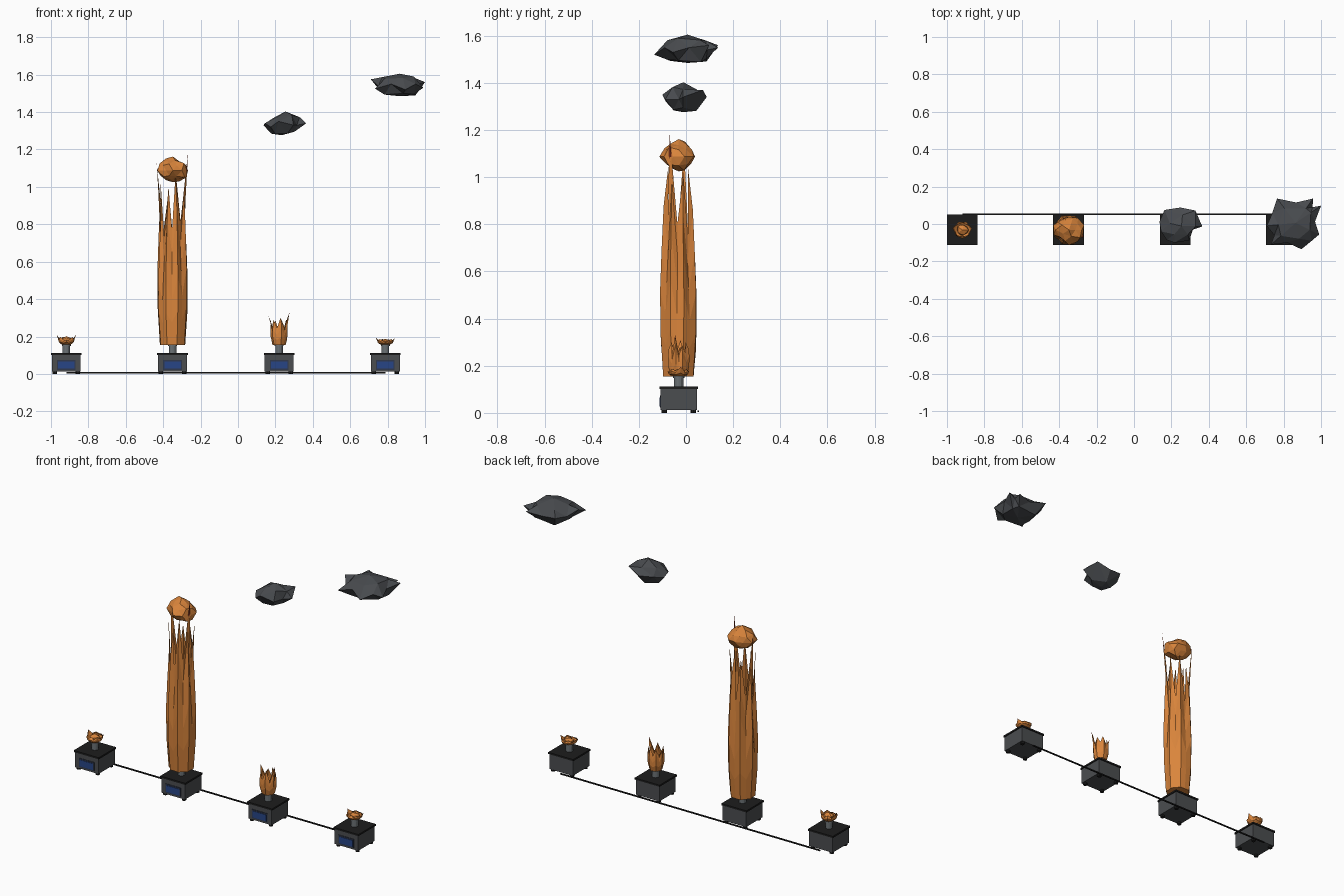
import bpy, bmesh, math, random
from mathutils import Vector

if "Cube" in bpy.data.objects:
    bpy.data.objects.remove(bpy.data.objects["Cube"])

random.seed(4)
CY = -0.031                                   # depth of the burner row
XS = [-0.918, -0.35, 0.22, 0.788]             # burner positions


def mat(name, rgb):
    m = bpy.data.materials.new(name)
    m.diffuse_color = (*rgb, 1)
    m.use_nodes = True
    m.node_tree.nodes["Principled BSDF"].inputs["Base Color"].default_value = m.diffuse_color
    return m


GREY = mat("case grey", (0.07, 0.075, 0.08))
BLACK = mat("black", (0.012, 0.012, 0.012))
STEEL = mat("steel", (0.15, 0.17, 0.18))
BLUE = mat("screen blue", (0.02, 0.06, 0.24))
NAVY = mat("screen frame", (0.03, 0.04, 0.075))
ORANGE = mat("flame orange", (0.7, 0.235, 0.045))
RED = mat("flame tip red", (0.42, 0.06, 0.025))
SMOKE = mat("smoke grey", (0.065, 0.07, 0.077))


def finish(name, bm, *mats):
    bmesh.ops.recalc_face_normals(bm, faces=bm.faces)
    me = bpy.data.meshes.new(name)
    bm.to_mesh(me)
    bm.free()
    for m in mats:
        me.materials.append(m)
    ob = bpy.data.objects.new(name, me)
    bpy.context.collection.objects.link(ob)
    return ob


def box(name, lo, hi, m):
    bm = bmesh.new()
    bmesh.ops.create_cube(bm, size=1)
    for v in bm.verts:
        v.co = [(a + b) / 2 + c * (b - a) for a, b, c in zip(lo, hi, v.co)]
    return finish(name, bm, m)


def cyl(name, x, y, z0, z1, r, m, n=12):
    bm = bmesh.new()
    bmesh.ops.create_cone(bm, cap_ends=True, segments=n, radius1=r, radius2=r, depth=z1 - z0)
    bmesh.ops.translate(bm, verts=bm.verts, vec=(x, y, (z0 + z1) / 2))
    return finish(name, bm, m)


def flame(name, x, z0, profile, petals, valley):
    """Open crown: profile = (t, radius), petals = (angle, tip z, tip radius)."""
    bm = bmesh.new()
    cols = []
    for i, (a, zt, rt) in enumerate(petals):
        a2 = petals[(i + 1) % len(petals)][0]
        a2 += 360 if a2 < a else 0
        zv = valley * random.uniform(0.93, 1.07)
        cols.append((a, zt, rt, 1.0))                                   # ridge
        cols.append(((a + a2) / 2, z0 + zv, profile[-1][1] * 0.92, 0.9))  # valley
    grid = []
    for a, zt, rt, k in cols:
        c = Vector((math.cos(math.radians(a)), math.sin(math.radians(a)), 0))
        col = [bm.verts.new(Vector((x, CY, z0 + (zt - z0) * t)) + c * r * k) for t, r in profile]
        col.append(bm.verts.new(Vector((x, CY, zt)) + c * rt))
        grid.append(col)
    n = len(grid)
    for i in range(n):
        a, b = grid[i], grid[(i + 1) % n]
        for j in range(len(a) - 1):
            bm.faces.new((a[j], b[j], b[j + 1], a[j + 1]))
    bm.faces.new([c[0] for c in grid])
    # red slivers at the very tips
    top = max(p[1] for p in petals)
    bmesh.ops.bisect_plane(bm, geom=bm.verts[:] + bm.edges[:] + bm.faces[:],
                           plane_co=(0, 0, z0 + (top - z0) * 0.9), plane_no=(0, 0, 1))
    for f in bm.faces:
        f.material_index = int(f.calc_center_median().z > z0 + (top - z0) * 0.9)
    return finish(name, bm, ORANGE, RED)


def rock(name, outline, top, bottom):
    """Faceted cloud hull from a jagged outline; top/bottom = (z, scale, dx, cap z)."""
    bm = bmesh.new()
    n = len(outline)
    cx, cy = (sum(p[i] for p in outline) / n for i in (0, 1))

    def ring(z, s, dx):
        pts = []
        for i in range(0, n, 2):
            px, py, _ = outline[i]
            pts.append(bm.verts.new((cx + dx + (px - cx) * s, cy + (py - cy) * s,
                                     z + random.uniform(-0.008, 0.008))))
        return pts

    mid = [bm.verts.new(p) for p in outline]
    for z, s, dx, cap in (top, bottom):
        r = ring(z, s, dx)
        tip = bm.verts.new((cx + dx, cy, cap))
        m = len(r)
        for i in range(m):
            k = (i + 1) % m
            a, b, c = mid[2 * i], mid[(2 * i + 1) % n], mid[(2 * i + 2) % n]
            bm.faces.new((a, b, r[i]))
            bm.faces.new((b, r[k], r[i]))
            bm.faces.new((b, c, r[k]))
            bm.faces.new((r[i], r[k], tip))
    return finish(name, bm, SMOKE)


# Burner units
for i, x in enumerate(XS, 1):
    box(f"case_{i}", (x - 0.077, CY - 0.077, 0.012), (x + 0.077, CY + 0.077, 0.104), GREY)
    box(f"top_plate_{i}", (x - 0.082, CY - 0.082, 0.102), (x + 0.082, CY + 0.082, 0.112), BLACK)
    box(f"screen_frame_{i}", (x - 0.05, CY - 0.080, 0.022), (x + 0.05, CY - 0.077, 0.074), NAVY)
    box(f"screen_{i}", (x - 0.044, CY - 0.082, 0.028), (x + 0.044, CY - 0.080, 0.066), BLUE)
    for sx in (-1, 1):
        for sy in (-1, 1):
            cyl(f"foot_{i}", x + sx * 0.062, CY + sy * 0.062, 0, 0.014, 0.012, BLACK, 8)
    cyl(f"burner_pipe_{i}", x, CY, 0.11, 0.15, 0.02, STEEL)
    cyl(f"burner_head_{i}", x, CY, 0.148, 0.16, 0.024, STEEL)

# Gas line along the back
box("gas_line", (XS[0], 0.048, 0.003), (XS[3], 0.055, 0.010), BLACK)

# Tall flame: two high side tongues with lower ones between
flame("tall_flame", XS[1], 0.155,
      [(0, 0.070), (0.2, 0.082), (0.4, 0.084), (0.6, 0.077), (0.8, 0.068)],
      [(15, 1.02, 0.075), (62, 1.04, 0.045), (115, 0.98, 0.05), (165, 1.13, 0.088),
       (205, 1.02, 0.07), (245, 1.0, 0.05), (290, 1.06, 0.045), (335, 1.19, 0.092)], 0.62)

# Medium flame
flame("medium_flame", XS[2], 0.155,
      [(0, 0.036), (0.3, 0.046), (0.6, 0.047), (0.8, 0.044)],
      [(20, 0.29, 0.04), (75, 0.30, 0.03), (125, 0.285, 0.035), (172, 0.31, 0.058),
       (222, 0.29, 0.04), (285, 0.30, 0.03), (345, 0.33, 0.058)], 0.095)

# Two small bowl flames
for nm, x, h in (("small_flame_left", XS[0], 0.055), ("small_flame_right", XS[3], 0.04)):
    z = 0.155
    flame(nm, x, z, [(0, 0.022), (0.35, 0.042), (0.7, 0.047)],
          [(10, z + h, 0.053), (60, z + h * 0.75, 0.035), (115, z + h * 0.8, 0.035),
           (170, z + h, 0.053), (220, z + h * 0.8, 0.04), (270, z + h * 0.7, 0.03),
           (320, z + h * 0.8, 0.042)], h * 0.55)
    bm = bmesh.new()                           # lumpy glowing core
    bmesh.ops.create_icosphere(bm, subdivisions=1, radius=1)
    for v in bm.verts:
        v.co = Vector((x, CY, z + h * 0.42)) + Vector(
            (v.co.x * 0.035, v.co.y * 0.032, v.co.z * h * 0.4)) * random.uniform(0.85, 1.1)
    finish(nm + "_core", bm, ORANGE)

# Fireball above the tall flame
bm = bmesh.new()
bmesh.ops.create_icosphere(bm, subdivisions=2, radius=1)
for v in bm.verts:
    k = random.uniform(0.78, 1.1)
    v.co = Vector((XS[1] + 0.002, CY, 1.087)) + Vector((v.co.x * 0.08, v.co.y * 0.076, v.co.z * 0.07)) * k
finish("fireball", bm, ORANGE)

# Drifting smoke clouds
rock("small_smoke",
     [(0.136, 0.013, 1.33), (0.163, 0.075, 1.35), (0.248, 0.088, 1.34), (0.328, 0.072, 1.37),
      (0.365, -0.013, 1.34), (0.315, -0.03, 1.33), (0.296, -0.088, 1.33), (0.216, -0.1, 1.35),
      (0.175, -0.085, 1.32), (0.145, -0.04, 1.34)],
     (1.378, 0.6, 0.015, 1.403), (1.288, 0.55, -0.005, 1.276))
rock("large_smoke",
     [(0.765, 0.136, 1.56), (0.867, 0.115, 1.54), (0.957, 0.136, 1.55), (0.955, 0.09, 1.54),
      (1.0, 0.098, 1.56), (0.968, 0.013, 1.55), (0.99, -0.056, 1.53), (0.95, -0.09, 1.55),
      (0.895, -0.135, 1.52), (0.82, -0.1, 1.55), (0.733, -0.11, 1.525), (0.75, -0.06, 1.54),
      (0.71, -0.01, 1.575), (0.74, 0.06, 1.55)],
     (1.587, 0.6, 0.0, 1.605), (1.495, 0.62, 0.0, 1.485))
